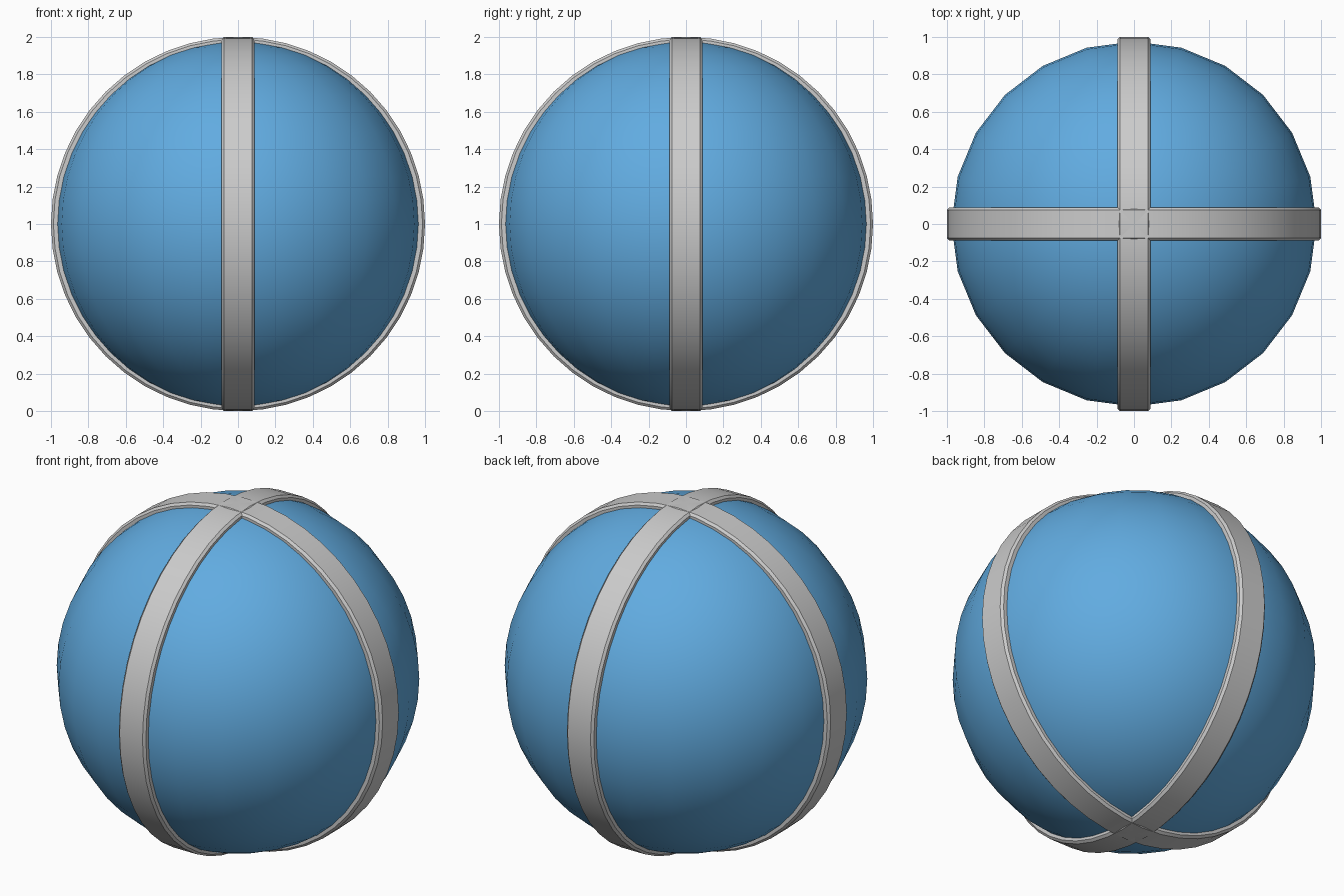
import bpy
import math

if "Cube" in bpy.data.objects:
    bpy.data.objects.remove(bpy.data.objects["Cube"])

R_BALL, R_OUT, R_IN = 0.976, 1.0, 0.94
HALF_W, CHAMFER, SEGS = 0.088, 0.013, 48


def smooth(obj, angle):
    bpy.ops.object.select_all(action='DESELECT')
    obj.select_set(True)
    bpy.context.view_layer.objects.active = obj
    bpy.ops.object.shade_smooth_by_angle(angle=math.radians(angle))


# Blue ball
bpy.ops.mesh.primitive_uv_sphere_add(segments=24, ring_count=24, radius=R_BALL, location=(0, 0, 1))
ball = bpy.context.object
ball.name = "ball"
blue = bpy.data.materials.new("blue")
blue.diffuse_color = (0.12, 0.41, 0.75, 1)
blue.use_nodes = True
blue.node_tree.nodes["Principled BSDF"].inputs["Base Color"].default_value = blue.diffuse_color
ball.data.materials.append(blue)
smooth(ball, 40)

# Chamfered band cross-section: (radius, offset along the ring axis)
profile = [(R_IN, -HALF_W), (R_OUT - CHAMFER, -HALF_W), (R_OUT, -HALF_W + CHAMFER),
           (R_OUT, HALF_W - CHAMFER), (R_OUT - CHAMFER, HALF_W), (R_IN, HALF_W)]


def band(name, turn):
    verts, faces, n = [], [], len(profile)
    for i in range(SEGS):
        a = 2 * math.pi * i / SEGS
        verts += [(r * math.cos(a), w, r * math.sin(a)) for r, w in profile]
        j = (i + 1) % SEGS
        for k in range(n):
            m = (k + 1) % n
            faces.append((i * n + k, i * n + m, j * n + m, j * n + k))
    mesh = bpy.data.meshes.new(name)
    mesh.from_pydata(verts, [], faces)
    obj = bpy.data.objects.new(name, mesh)
    bpy.context.collection.objects.link(obj)
    obj.location.z = 1
    obj.rotation_euler.z = turn
    # Make the face normals point outward
    bpy.context.view_layer.objects.active = obj
    bpy.ops.object.mode_set(mode='EDIT')
    bpy.ops.mesh.select_all(action='SELECT')
    bpy.ops.mesh.normals_make_consistent(inside=False)
    bpy.ops.object.mode_set(mode='OBJECT')
    smooth(obj, 30)


# Two crossing bands
band("side_band", 0)
band("front_band", math.pi / 2)
